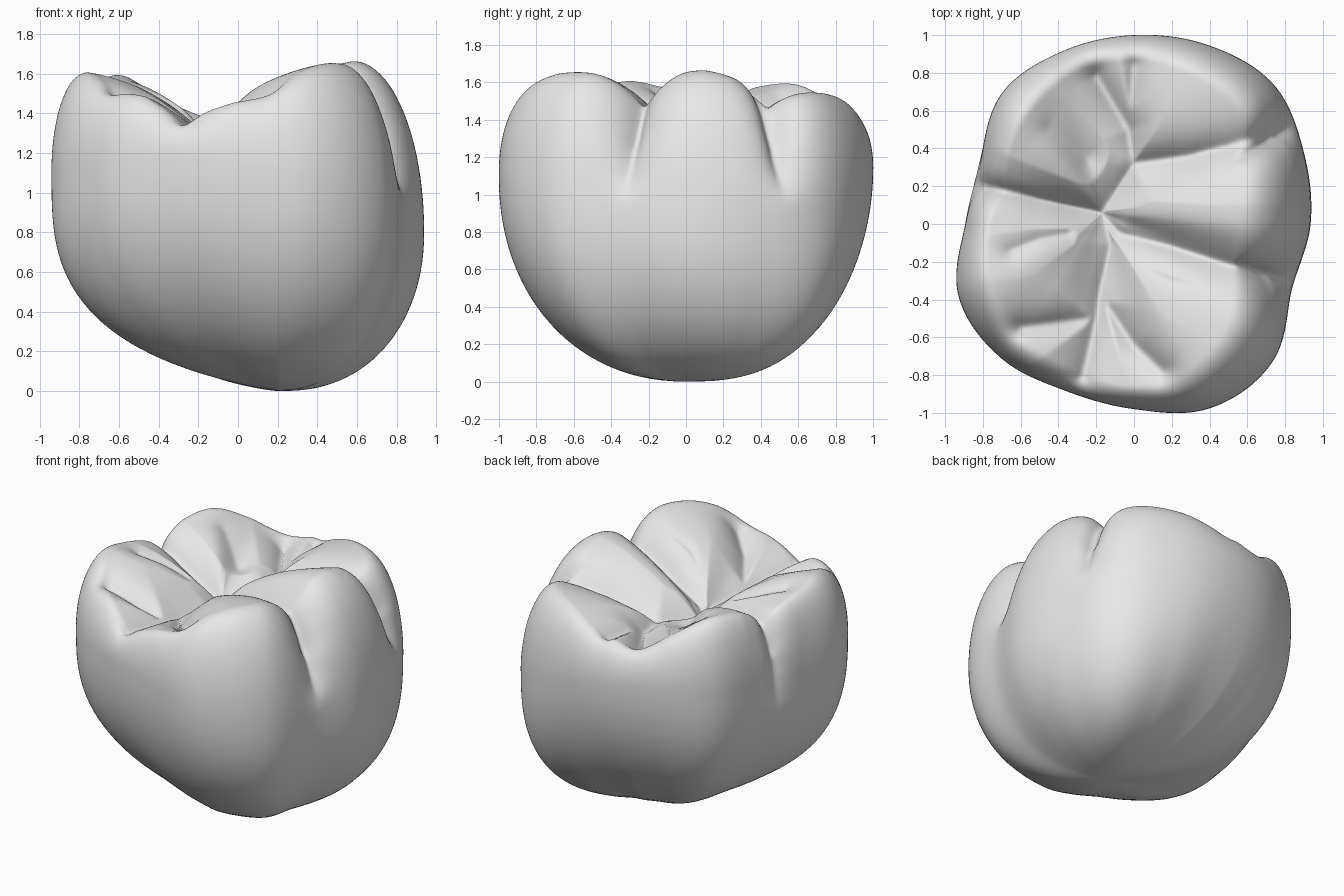
import bpy, bmesh, math
from mathutils import Vector

cube = bpy.data.objects.get("Cube")
if cube:
    bpy.data.objects.remove(cube, do_unlink=True)

SEGMENTS = 320
PIT = Vector((-0.17, 0.06, 1.36))
BASE = Vector((0.2, 0, 0))

# Sixteen even stations round the crown:
# outline radius, rim fraction, rim height, fullness of the underside
RADIUS = [.935, .975, 1.045, 1.025, 1, .99, .985, .885,
          .895, 1.005, 1, .955, .98, 1.055, 1.035, .905]
RIM = [.61, .66, .77, .82, .86, .87, .82, .84,
       .85, .81, .84, .87, .87, .77, .7, .66]
HEIGHT = [1.67, 1.65, 1.58, 1.53, 1.45, 1.47, 1.62, 1.57,
          1.56, 1.61, 1.55, 1.46, 1.47, 1.62, 1.66, 1.61]
FULLNESS = [2.1, 2.4, 2.7, 2.3, 2, 2.1, 2.6, 3.1,
            3.5, 3.2, 2.6, 2.3, 2.2, 2.1, 2.15, 2.1]

# Fissures on the chewing surface: path, depth, width
FISSURES = [
    ([(-.17, .06), (-.08, -.05), (.2, -.12), (.45, -.2), (.9, -.34)], .14, .1),
    ([(0, .32), (.3, .36), (.5, .42), (.9, .57)], .14, .1),
    ([(-.17, .06), (0, .32), (-.03, .5), (-.2, .78)], .13, .09),
    ([(-.03, .5), (0, .84)], .07, .06),
    ([(-.17, .06), (-.5, .13), (-.9, .23)], .14, .08),
    ([(-.17, .06), (-.12, -.1), (-.18, -.35), (-.2, -.5), (-.27, -.8)], .12, .1),
    ([(-.2, -.5), (-.6, -.55)], .1, .08),
    ([(-.18, -.38), (0, -.64), (.15, -.78)], .09, .07),
    ([(-.35, -.05), (-.5, -.08), (-.65, -.14)], .05, .06),
    ([(.05, -.22), (.18, -.29), (.33, -.32)], .04, .05),
    ([(-.45, .5), (-.25, .35)], .07, .16),
]

# Side grooves: angle in degrees, depth, lower end height
SIDE_GROOVES = [(-21, .09, .95), (32, .1, .95), (166, .05, .9)]


def around(table, angle):
    """Smooth periodic interpolation of a station table."""
    n = len(table)
    f = angle / math.tau * n
    i = math.floor(f)
    t = f - i
    a, b, c, d = (table[(i + k) % n] for k in (-1, 0, 1, 2))
    return b + t / 2 * (c - a + t * (2 * a - 5 * b + 4 * c - d + t * (3 * (b - c) + d - a)))


def smoothstep(lo, hi, v):
    t = min(max((v - lo) / (hi - lo), 0), 1)
    return t * t * (3 - 2 * t)


def crease(distance, width):
    """Groove cross-section with a slightly rounded floor."""
    return math.exp(-(math.hypot(distance, .015) - .015) / width)


def segment_distance(p, a, b):
    ab = b - a
    t = min(max((p - a).dot(ab) / ab.length_squared, 0), 1)
    return (p - a - ab * t).length


PATHS = [([Vector(q) for q in path], depth, width) for path, depth, width in FISSURES]


def fissure_depth(p):
    """Depth of the deepest fissure at a point in plan."""
    deepest = 0
    for path, depth, width in PATHS:
        near = min(segment_distance(p, a, b) for a, b in zip(path, path[1:]))
        deepest = max(deepest, depth * crease(near, width))
    return deepest


def carve(p):
    """Cut the fissures and side grooves into a point of the plain crown."""
    angle = math.atan2(p.y, p.x)
    flat = Vector((p.x, p.y))
    radius = flat.length
    z = p.z
    if z > 1.15:
        z -= fissure_depth(flat) * smoothstep(1.15, 1.45, z)
    pinch = 0
    for degrees, depth, low in SIDE_GROOVES:
        turn = (angle - math.radians(degrees) + math.pi) % math.tau - math.pi
        pinch += depth * crease(abs(turn) * radius, .065) * smoothstep(low, 1.22, p.z)
    pinch *= smoothstep(.5, .75, radius)
    scale = 1 - pinch / max(radius, .1)
    return Vector((p.x * scale, p.y * scale, z))


def meridian(angle):
    """Points from near the base pole, up the side, over the rim to the pit."""
    direction = Vector((math.cos(angle), math.sin(angle), 0))
    radius, rim, top, fullness = (around(t, angle) for t in (RADIUS, RIM, HEIGHT, FULLNESS))
    belly = 1.05 - .15 * math.cos(angle) - .1 * math.cos(2 * angle)
    tilt = .3 * max(0, -math.cos(angle - .2))
    power = 2 / fullness
    points = []
    # Rounded underside, sloping up towards one side
    for k in range(1, 29):
        t = k / 28 * math.pi / 2
        out = math.sin(t) ** power
        p = BASE.lerp(direction * radius, out)
        p.z = tilt * out ** 1.2 + (belly - tilt) * (1 - max(math.cos(t), 0) ** power)
        points.append(p)
    # Side wall curling in to the rim
    for k in range(1, 25):
        t = k / 24 * math.pi / 2
        p = direction * radius * (rim + (1 - rim) * math.cos(t))
        p.z = belly + (top - belly) * math.sin(t)
        points.append(p)
    # Slope down to the central pit
    crest = direction * radius * rim
    for k in range(1, 44):
        s = 1 - k / 44
        p = PIT.lerp(crest, s)
        p.z = PIT.z + (top - PIT.z) * (.35 * s + .65 * math.sin(s * math.pi / 2))
        points.append(p)
    return [carve(p) for p in points]


# Skin the meridians into one closed crown
bm = bmesh.new()
columns = [[bm.verts.new(p) for p in meridian(j / SEGMENTS * math.tau)] for j in range(SEGMENTS)]
bottom = bm.verts.new(BASE)
centre = bm.verts.new(carve(PIT))
for j, left in enumerate(columns):
    right = columns[(j + 1) % SEGMENTS]
    bm.faces.new((bottom, right[0], left[0]))
    bm.faces.new((left[-1], right[-1], centre))
    for i in range(len(left) - 1):
        bm.faces.new((left[i], right[i], right[i + 1], left[i + 1]))
bmesh.ops.recalc_face_normals(bm, faces=bm.faces)

mesh = bpy.data.meshes.new("tooth_crown")
bm.to_mesh(mesh)
bm.free()
crown = bpy.data.objects.new("tooth_crown", mesh)
bpy.context.collection.objects.link(crown)

# Plain grey enamel
enamel = bpy.data.materials.new("light_grey_enamel")
enamel.use_nodes = True
GREY = (.8, .8, .8, 1)
enamel.diffuse_color = GREY
for node in enamel.node_tree.nodes:
    if node.type == 'BSDF_PRINCIPLED':
        node.inputs["Base Color"].default_value = GREY
mesh.materials.append(enamel)

bpy.ops.object.select_all(action='DESELECT')
crown.select_set(True)
bpy.context.view_layer.objects.active = crown
bpy.ops.object.shade_smooth_by_angle(angle=math.radians(80))
